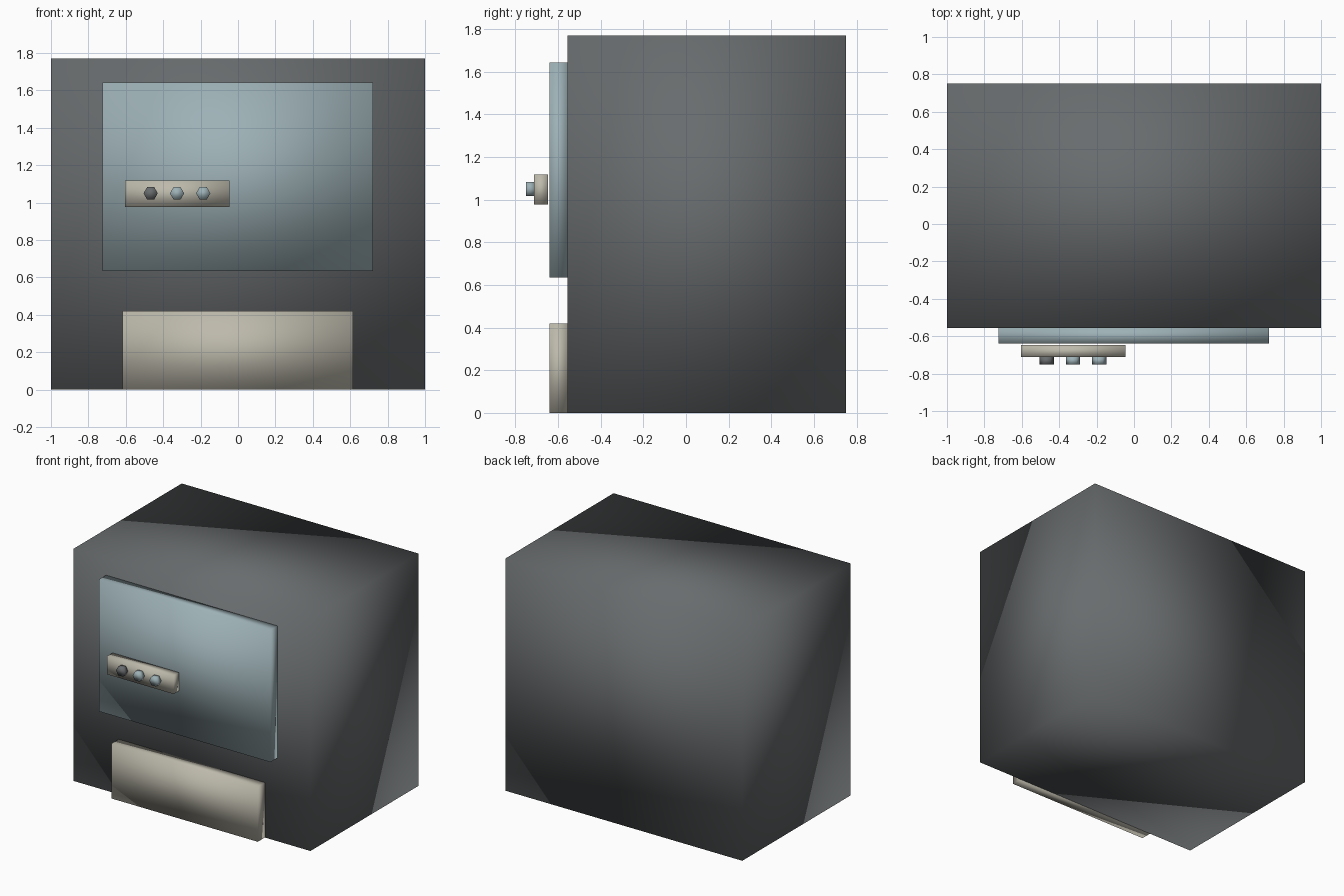
import bpy
import bmesh
from mathutils import Matrix

cube = bpy.data.objects.get("Cube")
if cube:
    bpy.data.objects.remove(cube, do_unlink=True)


def material(name, rgb):
    mat = bpy.data.materials.new(name)
    mat.use_nodes = True
    colour = (*rgb, 1)
    mat.diffuse_color = colour
    mat.node_tree.nodes["Principled BSDF"].inputs["Base Color"].default_value = colour
    return mat


def finish(name, bm, mat):
    """Turn a bmesh into a softly shaded object."""
    bmesh.ops.recalc_face_normals(bm, faces=bm.faces)
    for face in bm.faces:
        face.smooth = True
    mesh = bpy.data.meshes.new(name)
    bm.to_mesh(mesh)
    bm.free()
    mesh.materials.append(mat)
    obj = bpy.data.objects.new(name, mesh)
    bpy.context.collection.objects.link(obj)
    return obj


def box(name, x, y, z, mat):
    """Box spanning the given (low, high) range on each axis."""
    bm = bmesh.new()
    spans = (x, y, z)
    centre = [(a + b) / 2 for a, b in spans]
    size = [b - a for a, b in spans]
    place = Matrix.Translation(centre) @ Matrix.Diagonal((*size, 1))
    bmesh.ops.create_cube(bm, size=1, matrix=place)
    return finish(name, bm, mat)


def button(name, x, mat):
    """Six-sided button facing the front, with corners to left and right."""
    bm = bmesh.new()
    place = (Matrix.Translation((x, -0.73, 1.05))
             @ Matrix.Rotation(1.570796, 4, "X")
             @ Matrix.Rotation(0.523599, 4, "Z"))
    bmesh.ops.create_cone(bm, cap_ends=True, segments=6, radius1=0.038,
                          radius2=0.038, depth=0.04, matrix=place)
    # Corners belong on the horizontal axis
    if max(v.co.x for v in bm.verts) - x < 0.036:
        bmesh.ops.rotate(bm, verts=bm.verts, cent=(x, -0.73, 1.05),
                         matrix=Matrix.Rotation(0.523599, 3, "Y"))
    return finish(name, bm, mat)


charcoal = material("charcoal", (0.14, 0.15, 0.155))
blue_grey = material("blue grey", (0.34, 0.44, 0.47))
stone = material("warm stone", (0.51, 0.49, 0.41))

# Main cabinet, raised front screen and lower tray
box("cabinet", (-1, 1), (-0.555, 0.75), (0, 1.77), charcoal)
box("front_screen", (-0.725, 0.722), (-0.64, -0.555), (0.636, 1.643), blue_grey)
box("lower_panel", (-0.618, 0.615), (-0.64, -0.555), (0, 0.42), stone)

# Floating control strip with a row of buttons
box("control_strip", (-0.605, -0.045), (-0.712, -0.648), (0.978, 1.118), stone)
for label, x, mat in (("right", -0.467, charcoal),
                      ("middle", -0.326, blue_grey),
                      ("left", -0.186, blue_grey)):
    button(f"{label}_button", x, mat)
